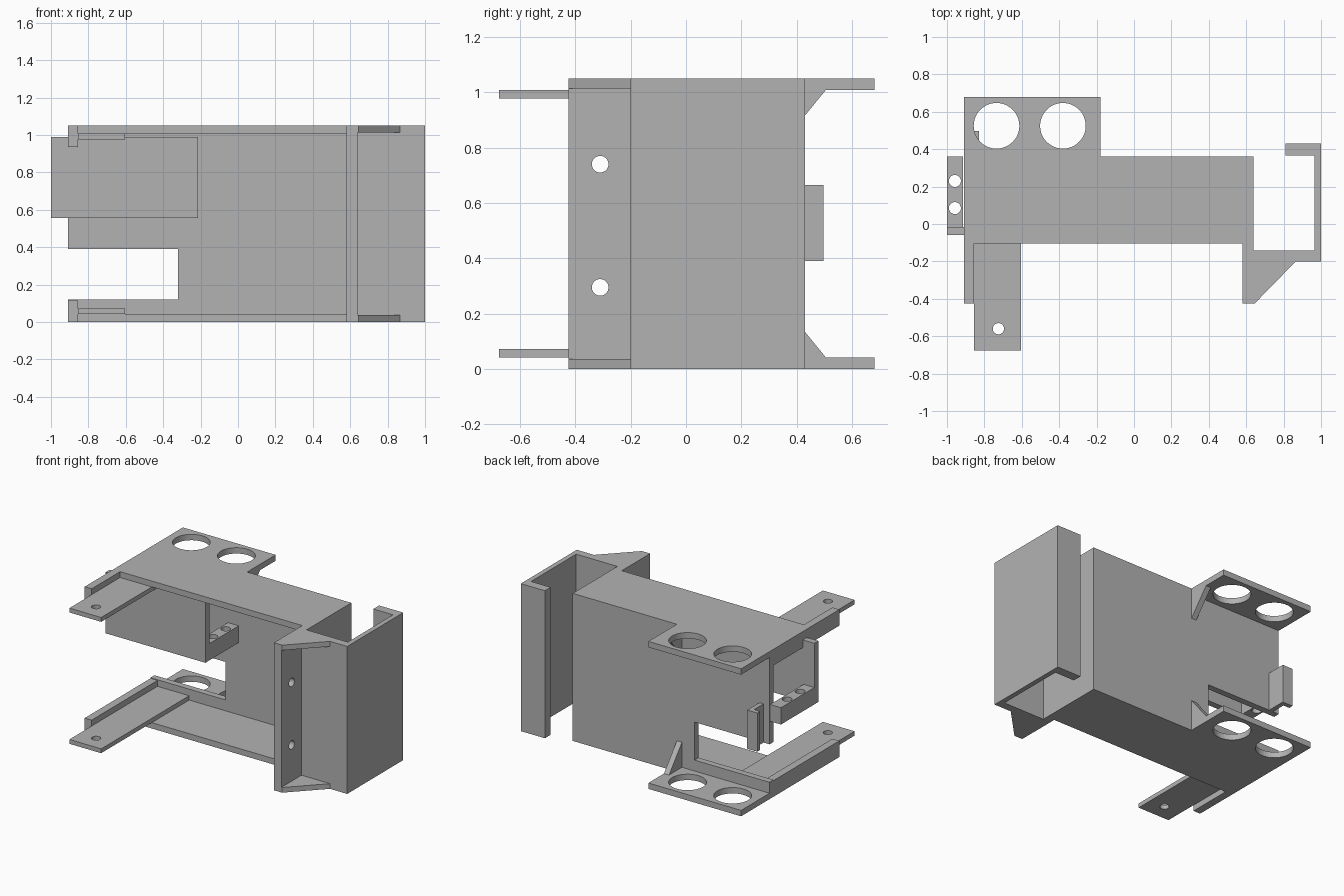
import bpy, bmesh
from mathutils import Matrix, Vector

old = bpy.data.objects.get("Cube")
if old:
    bpy.data.objects.remove(old)

gray = bpy.data.materials.new("plain gray")
gray.use_nodes = True
gray.diffuse_color = (0.45, 0.45, 0.45, 1)
gray.node_tree.nodes["Principled BSDF"].inputs["Base Color"].default_value = (0.45, 0.45, 0.45, 1)

HEIGHT = 1.05


def finish(name, bm):
    bmesh.ops.recalc_face_normals(bm, faces=bm.faces)
    mesh = bpy.data.meshes.new(name)
    bm.to_mesh(mesh)
    bm.free()
    mesh.materials.append(gray)
    obj = bpy.data.objects.new(name, mesh)
    bpy.context.collection.objects.link(obj)
    return obj


def prism(name, outline, axis, lo, hi):
    """Extrude a flat outline along x, y or z."""
    def place(a, b):
        return {"x": (lo, a, b), "y": (a, lo, b), "z": (a, b, lo)}[axis]
    bm = bmesh.new()
    face = bm.faces.new([bm.verts.new(place(a, b)) for a, b in outline])
    out = bmesh.ops.extrude_face_region(bm, geom=[face])
    step = Vector([(hi - lo) * (axis == c) for c in "xyz"])
    bmesh.ops.translate(bm, vec=step, verts=[v for v in out["geom"] if isinstance(v, bmesh.types.BMVert)])
    return finish(name, bm)


def box(name, x, y, z):
    return prism(name, [(x[0], y[0]), (x[1], y[0]), (x[1], y[1]), (x[0], y[1])], "z", *z)


def drill(obj, centre, radius, axis="z"):
    """Cut a round hole right through a part."""
    bm = bmesh.new()
    bmesh.ops.create_cone(bm, cap_ends=True, segments=48, radius1=radius, radius2=radius, depth=0.4)
    if axis == "x":
        bmesh.ops.rotate(bm, verts=bm.verts, matrix=Matrix.Rotation(1.5707963, 3, "Y"))
    bmesh.ops.translate(bm, verts=bm.verts, vec=centre)
    cutter = finish("hole_cutter", bm)
    cutter.hide_render = True
    mod = obj.modifiers.new("hole", "BOOLEAN")
    mod.operation, mod.solver, mod.object = "DIFFERENCE", "EXACT", cutter
    bpy.context.view_layer.update()
    graph = bpy.context.evaluated_depsgraph_get()
    cut = bpy.data.meshes.new_from_object(obj.evaluated_get(graph))
    obj.modifiers.clear()
    obj.data = cut
    bpy.data.objects.remove(cutter)


# Main housing: back wall with a notch, and the drilled side wall
prism("back_wall", [(-0.91, 0), (0.6, 0), (0.6, HEIGHT), (-0.91, HEIGHT), (-0.91, 0.39),
                    (-0.32, 0.39), (-0.32, 0.12), (-0.91, 0.12)], "y", 0.315, 0.36)
side_wall = box("side_wall", (0.58, 0.64), (-0.425, 0.36), (0, HEIGHT))
for z in (0.295, 0.74):
    drill(side_wall, (0.61, -0.31, z), 0.03, "x")

# Parts repeated at the bottom and, flipped, at the top
for level, flip in (("bottom", False), ("top", True)):
    def span(lo, hi):
        return (HEIGHT - hi, HEIGHT - lo) if flip else (lo, hi)

    plate = prism(level + "_plate", [(-0.91, -0.105), (0.6, -0.105), (0.6, 0.36), (-0.18, 0.36),
                                     (-0.18, 0.68), (-0.91, 0.68)], "z", *span(0, 0.042))
    for x in (-0.735, -0.38):
        drill(plate, (x, 0.525, sum(span(0, 0.042)) / 2), 0.122)

    box(level + "_edge_lip", (-0.91, -0.855), (-0.425, 0.36), span(0, 0.115))

    arm = box(level + "_front_arm", (-0.855, -0.605), (-0.675, 0.33), span(0.042, 0.073))
    drill(arm, (-0.725, -0.56, sum(span(0.042, 0.073)) / 2), 0.03)

    prism(level + "_corner_brace", [(0.635, -0.425), (0.645, -0.425), (0.865, -0.2), (0.635, -0.2)],
          "z", *span(0, 0.037))

    rib = [(0.35, 0.03), (0.515, 0.03), (0.505, 0.042), (0.36, 0.22), (0.35, 0.22)]
    prism(level + "_rear_rib", [(y, HEIGHT - z if flip else z) for y, z in rib], "x", -0.22, -0.18)

# Hooked side channel, open at both ends
prism("side_channel", [(0.62, -0.2), (1, -0.2), (1, 0.43), (0.81, 0.43), (0.81, 0.365),
                       (0.965, 0.365), (0.965, -0.143), (0.62, -0.143)], "z", 0, HEIGHT)

# Inner mounting panel with a drilled block at each end
box("mounting_panel", (-1, -0.215), (-0.06, -0.015), (0.555, 0.99))
for side, x in (("right", -0.9575), ("left", -0.2575)):
    block = box(side + "_mounting_block", (x - 0.0425, x + 0.0425), (-0.03, 0.36), (0.555, 0.675))
    for y in (0.085, 0.23):
        drill(block, (x, y, 0.615), 0.032)

# Small hook on the back wall
prism("rear_hook", [(-0.83, 0.35), (-0.83, 0.497), (-0.91, 0.497), (-0.91, 0.465),
                    (-0.862, 0.465), (-0.862, 0.35)], "z", 0.39, 0.665)
